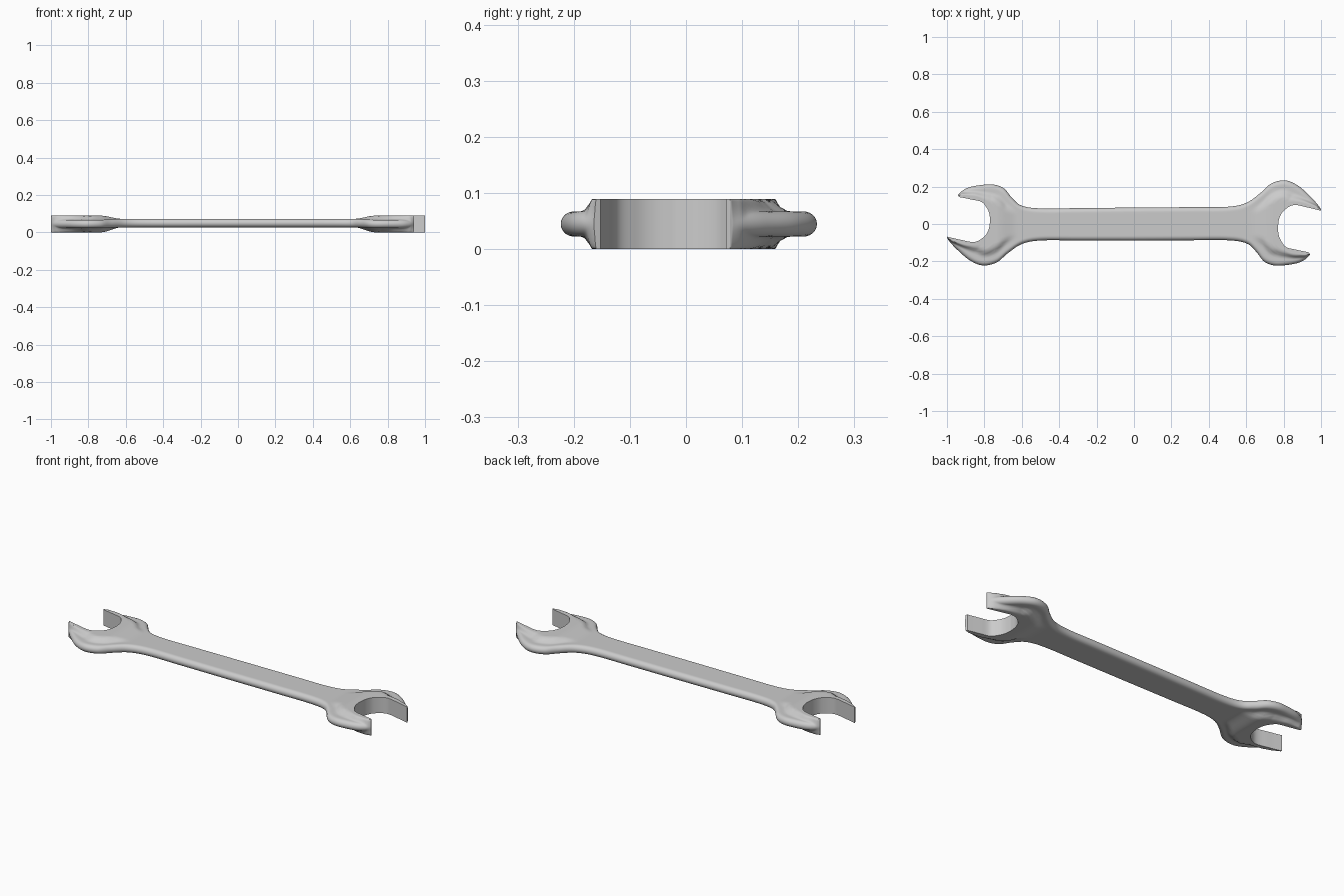
import bpy, bmesh, math
from mathutils import Vector

if "Cube" in bpy.data.objects:
    bpy.data.objects.remove(bpy.data.objects["Cube"])

STEPS, ACROSS = 7, 16


def spline(points):
    """Catmull-Rom curve with STEPS samples per segment."""
    p = [Vector(q) for q in points]
    p = [2 * p[0] - p[1]] + p + [2 * p[-1] - p[-2]]
    out = []
    for i in range(1, len(p) - 2):
        a, b, c, d = p[i - 1:i + 3]
        for k in range(STEPS):
            t = k / STEPS
            out.append(0.5 * (2 * b + (c - a) * t + (2 * a - 5 * b + 4 * c - d) * t * t
                              + (3 * b - a - 3 * c + d) * t ** 3))
    return out + [p[-2]]


def smooth(a, b, x):
    t = min(1, max(0, (x - a) / (b - a)))
    return t * t * (3 - 2 * t)


# centre line from mid handle to the jaw throat, shared by both jaws
centre = [(0, 0), (.3, 0), (.5, 0), (.6, 0), (.69, -.008), (.769, -.02)]

# outer edge and inner gripping edge of the long and the short jaw
long_outer = [(0, .088), (.3, .09), (.5, .092), (.6, .113), (.675, .165), (.735, .217),
              (.81, .233), (.88, .203), (.945, .145), (.982, .104), (.998, .082)]
long_inner = [(.777, .03), (.80, .07), (.853, .101), (.93, .088), (1.0, .071)]
short_outer = [(0, -.088), (.3, -.087), (.5, -.087), (.6, -.103), (.652, -.147), (.695, -.2),
               (.752, -.222), (.82, -.219), (.88, -.207), (.918, -.187), (.941, -.164)]
short_inner = [(.774, -.06), (.788, -.092), (.815, -.124), (.87, -.138), (.936, -.152)]


def add_half(bm, outer, jaw, left):
    edge = spline(outer)
    body = spline(centre)
    inner = body + spline([centre[-1]] + jaw)[1:]
    throat = len(body) - 1
    top, bottom = [], []
    for a, b in zip(inner, edge):
        w = (b - a).length
        flange = .052 * min(1, max(0, (w - .05) / .11))
        rim = min(.024, w * .4)
        rows = ([], [])
        for j in range(ACROSS + 1):
            t = 1 - (1 - j / ACROSS) ** 2
            p = a.lerp(b, t)
            d = (1 - t) * w
            head = smooth(.62, .735, p.x)
            # thin rounded flange stepping up to the thick jaw plateau
            h = .0225 + .022 * head * smooth(flange, flange + min(.036, w * .3), d)
            if d < rim:
                h *= math.sqrt(max(0, 1 - (1 - d / rim) ** 2))
            mid = .0445 + .005 * (1 - head)
            x, y = p
            if left:
                x, y = -x, -y * (1 - .05 * min(1, x / .6))
            for row, s in zip(rows, (1, -1)):
                row.append(bm.verts.new((x, y, mid + s * h)))
        top.append(rows[0])
        bottom.append(rows[1])
    for i in range(len(top) - 1):
        for g in (top, bottom):
            for j in range(ACROSS):
                bm.faces.new((g[i][j], g[i + 1][j], g[i + 1][j + 1], g[i][j + 1]))
        # gripping wall
        if i >= throat:
            bm.faces.new((top[i][0], top[i + 1][0], bottom[i + 1][0], bottom[i][0]))
    # jaw tip
    for j in range(ACROSS):
        bm.faces.new((top[-1][j], top[-1][j + 1], bottom[-1][j + 1], bottom[-1][j]))


bm = bmesh.new()
for left in (False, True):
    add_half(bm, long_outer, long_inner, left)
    add_half(bm, short_outer, short_inner, left)
bmesh.ops.remove_doubles(bm, verts=bm.verts, dist=.0001)
bmesh.ops.recalc_face_normals(bm, faces=bm.faces)

mesh = bpy.data.meshes.new("open_end_wrench")
bm.to_mesh(mesh)
bm.free()
wrench = bpy.data.objects.new("open_end_wrench", mesh)
bpy.context.collection.objects.link(wrench)
bpy.context.view_layer.objects.active = wrench
wrench.select_set(True)
bpy.ops.object.shade_smooth_by_angle(angle=math.radians(45))
